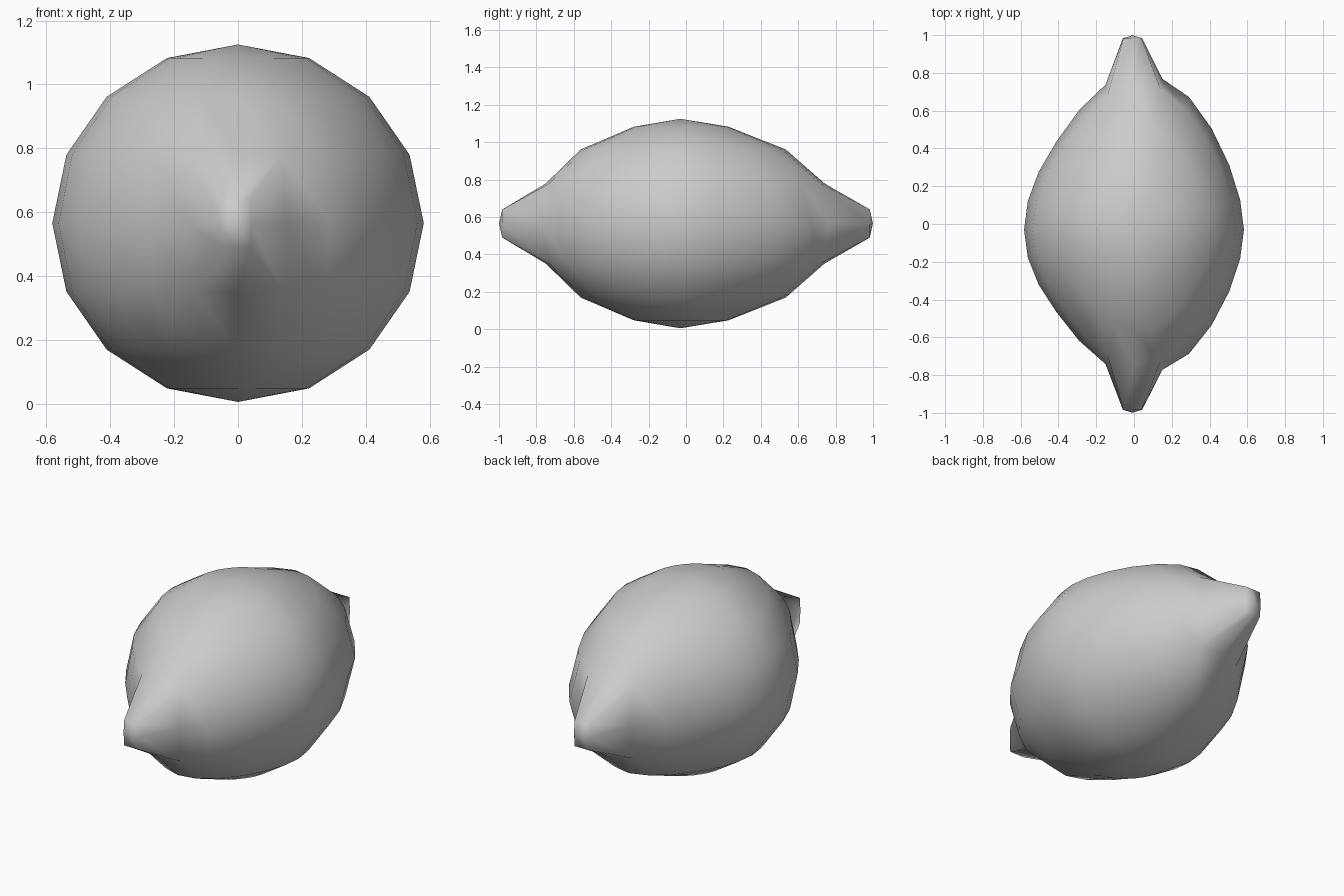
import bpy, bmesh
from math import sin, cos, acos, degrees, pi
from mathutils import Vector

cube = bpy.data.objects.get("Cube")
if cube:
    bpy.data.objects.remove(cube, do_unlink=True)

SEGMENTS, RINGS = 24, 8
RX, RZ, MID = 0.582, 0.56, 0.565

# Length along y at every 15 degrees away from the tip, for the lean and full sides
LEAN = [0.78, 0.74, 0.61, 0.45, 0.30, 0.15, 0.0]
FULL = [0.80, 0.77, 0.68, 0.52, 0.335, 0.155, 0.0]


def sample(table, angle):
    i = min(int(angle / 15), 5)
    t = angle / 15 - i
    return table[i] * (1 - t) + table[i + 1] * t


def fruit_point(n):
    """Turn a point of the unit sphere into a point of the fruit body."""
    angle = degrees(acos(min(1, abs(n.y))))
    side = n.x / max(0.01, (n.x ** 2 + n.z ** 2) ** 0.5)
    w = 1.4 + 0.5 * side - 0.9 * side ** 2
    lean, full = sample(LEAN, angle), sample(FULL, angle)
    y = (lean + (full - lean) * w) * (1 if n.y > 0 else -1)
    return Vector((RX * n.x, y - 0.03 * (1 - n.y ** 2), MID + RZ * n.z))


rind = bpy.data.materials.new("rind grey")
rind.use_nodes = True
colour = (0.6, 0.6, 0.6, 1)
rind.diffuse_color = colour
rind.node_tree.nodes["Principled BSDF"].inputs["Base Color"].default_value = colour

# Body: a sphere stretched along y
bm = bmesh.new()
bmesh.ops.create_uvsphere(bm, u_segments=SEGMENTS, v_segments=RINGS, radius=1)
tips = [min(bm.verts, key=lambda v: (v.co - Vector((0, s, 0))).length) for s in (-1, 1)]
for v in bm.verts:
    v.co = fruit_point(v.co)

# Nubs: the four faces round each tip, drawn out and narrowed
for tip, s in zip(tips, (-1, 1)):
    result = bmesh.ops.extrude_face_region(bm, geom=list(tip.link_faces))
    for v in (g for g in result["geom"] if isinstance(g, bmesh.types.BMVert)):
        x, z = v.co.x, v.co.z - MID
        rim = abs(x) > 0.05 or abs(z) > 0.05
        v.co = Vector((-0.008 + x * 0.34, s * (0.983 if rim else 0.999), MID + z * 0.35))
    stale = [f for f in bm.faces if tip in f.verts]
    bmesh.ops.delete(bm, geom=stale, context='FACES')

bmesh.ops.recalc_face_normals(bm, faces=bm.faces)
for f in bm.faces:
    f.smooth = True
mesh = bpy.data.meshes.new("lemon")
bm.to_mesh(mesh)
bm.free()
mesh.materials.append(rind)
lemon = bpy.data.objects.new("lemon", mesh)
bpy.context.collection.objects.link(lemon)
